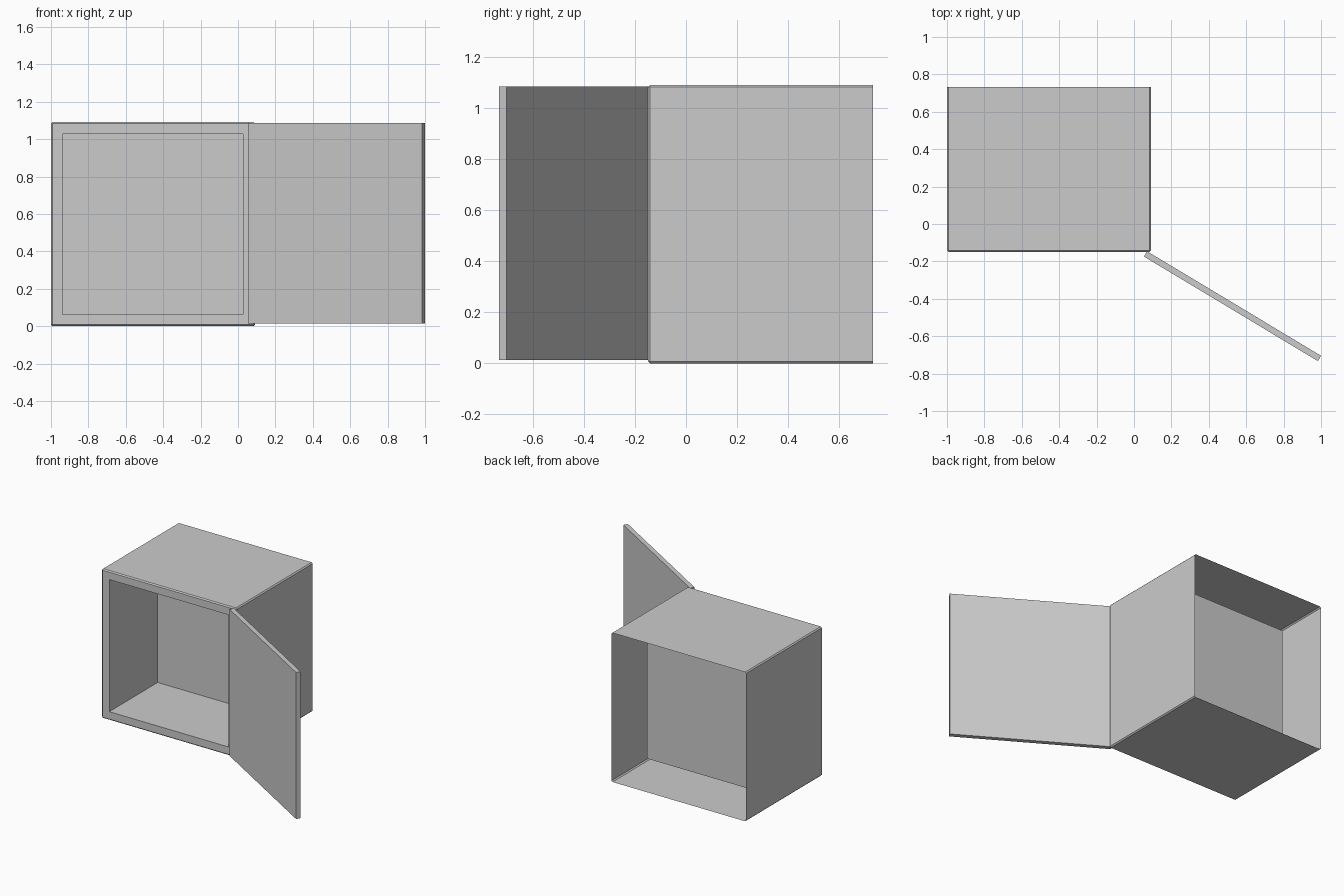
import bpy, bmesh, math
from mathutils import Matrix, Vector

if "Cube" in bpy.data.objects:
    bpy.data.objects.remove(bpy.data.objects["Cube"])


def box(lo, hi):
    """New bmesh holding a box between two corners."""
    bm = bmesh.new()
    lo, hi = Vector(lo), Vector(hi)
    bmesh.ops.create_cube(bm, size=1, matrix=Matrix.Translation((lo + hi) / 2)
                          @ Matrix.Diagonal((*(hi - lo), 1)))
    return bm


def finish(bm, name):
    mesh = bpy.data.meshes.new(name)
    bm.to_mesh(mesh)
    bm.free()
    obj = bpy.data.objects.new(name, mesh)
    bpy.context.collection.objects.link(obj)
    return obj


FRONT, BACK, INNER = -0.149, 0.733, 0.41
BORDER, CHAMFER = 0.085, 0.008

# Cabinet shell: open at the back, chamfered outer edges
bm = box((-1, FRONT, 0), (0.09, BACK, 1.091))
bmesh.ops.delete(bm, geom=[f for f in bm.faces if f.normal.y > 0.9], context='FACES_ONLY')
bmesh.ops.bevel(bm, geom=[e for e in bm.edges if not e.is_boundary],
                offset=CHAMFER, segments=1, affect='EDGES')
bm.normal_update()

# Front frame and the compartment pushed in behind it
front = min(bm.faces, key=lambda f: f.calc_center_median().y)
bmesh.ops.inset_region(bm, faces=[front], thickness=BORDER - CHAMFER)
ext = bmesh.ops.extrude_discrete_faces(bm, faces=[front])
bmesh.ops.translate(bm, verts=ext['faces'][0].verts, vec=(0, INNER - FRONT, 0))
finish(bm, "cabinet_body")

# Door swung open on the right front edge
bm = box((0, 0, 0.014), (1.085, 0.033, 1.086))
door = finish(bm, "door")
door.location = (0.053, -0.174, 0)
door.rotation_euler.z = -math.radians(31)
